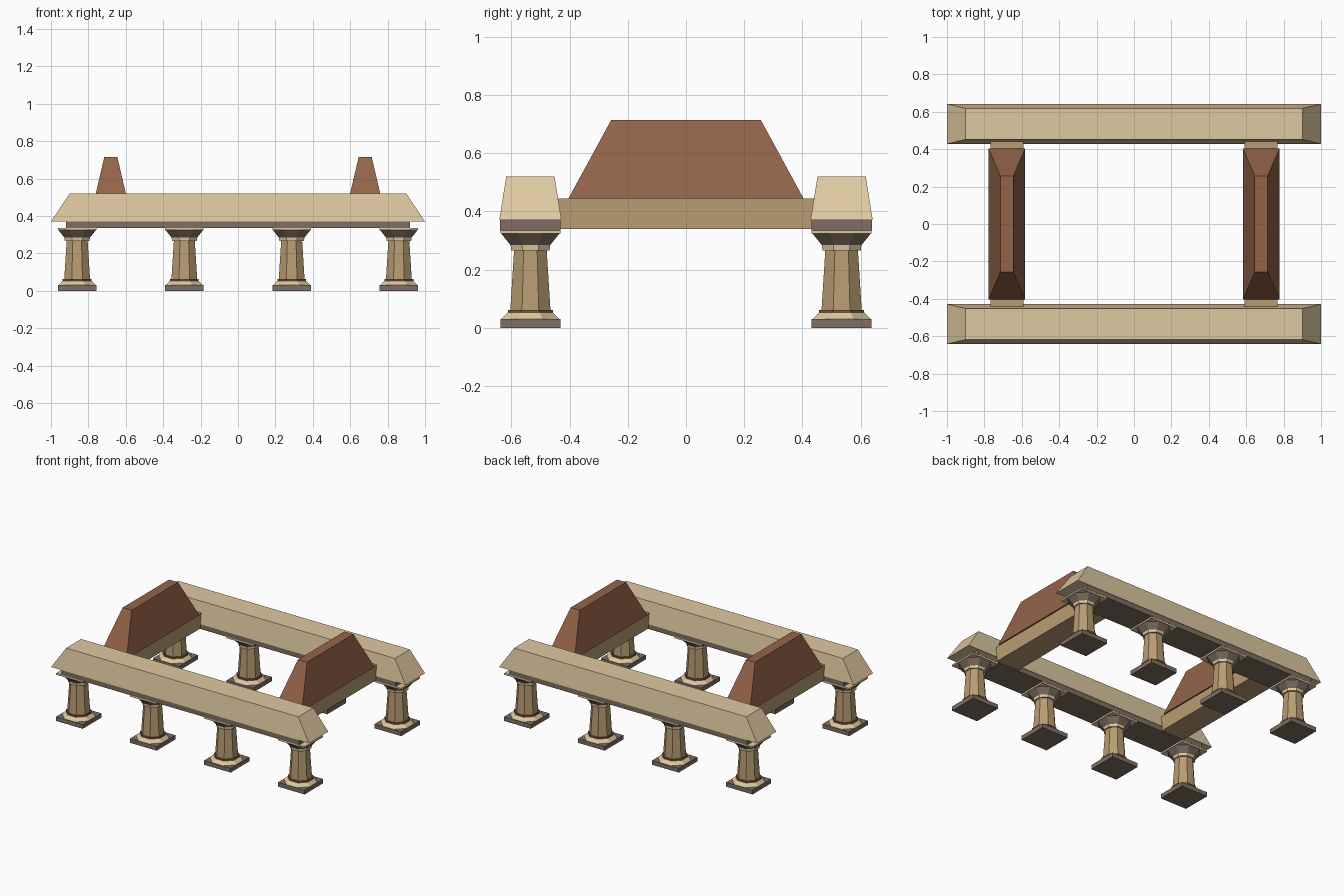
import bpy, bmesh, math

cube = bpy.data.objects.get("Cube")
if cube:
    bpy.data.objects.remove(cube, do_unlink=True)


def material(name, srgb):
    lin = [((c / 255 + 0.055) / 1.055) ** 2.4 for c in srgb]
    m = bpy.data.materials.new(name)
    m.use_nodes = True
    m.diffuse_color = (*lin, 1)
    m.node_tree.nodes["Principled BSDF"].inputs["Base Color"].default_value = (*lin, 1)
    return m


PALE = material("pale limestone", (222, 200, 160))
TAN = material("tan sandstone", (184, 156, 114))
GREY = material("grey brown stone", (128, 111, 98))
CLAY = material("clay red", (148, 100, 74))
RUST = material("dark clay", (130, 88, 60))


def finish(name, bm, mat):
    bmesh.ops.recalc_face_normals(bm, faces=bm.faces)
    me = bpy.data.meshes.new(name)
    bm.to_mesh(me)
    bm.free()
    me.materials.append(mat)
    ob = bpy.data.objects.new(name, me)
    bpy.context.collection.objects.link(ob)
    return ob


def tapered_box(name, center, z0, z1, base, top, mat):
    """Box given by half sizes (x, y) at its base and at its top."""
    bm = bmesh.new()
    bmesh.ops.create_cube(bm, size=2)
    for v in bm.verts:
        hx, hy = top if v.co.z > 0 else base
        v.co = (center[0] + v.co.x * hx, center[1] + v.co.y * hy,
                z1 if v.co.z > 0 else z0)
    return finish(name, bm, mat)


def frustum(name, center, z0, z1, r0, r1, mat, sides):
    """Faceted ring section with flats facing the axes; radii to the flats."""
    bm = bmesh.new()
    k = 1 / math.cos(math.pi / sides)
    rings = []
    for r, z in ((r0, z0), (r1, z1)):
        angles = [(i + 0.5) * math.tau / sides for i in range(sides)]
        rings.append([bm.verts.new((center[0] + r * k * math.cos(a),
                                    center[1] + r * k * math.sin(a), z)) for a in angles])
        bm.faces.new(rings[-1])
    for i in range(sides):
        j = (i + 1) % sides
        bm.faces.new((rings[0][i], rings[0][j], rings[1][j], rings[1][i]))
    return finish(name, bm, mat)


def column(c):
    square = (0.103, 0.103)
    tapered_box("column_plinth", c, 0, 0.03, square, square, GREY)
    frustum("column_base", c, 0.03, 0.052, 0.1, 0.078, PALE, 8)
    frustum("column_foot_ring", c, 0.052, 0.062, 0.077, 0.077, RUST, 8)
    frustum("column_shaft", c, 0.062, 0.268, 0.069, 0.056, TAN, 8)
    frustum("column_neck_ring", c, 0.266, 0.284, 0.066, 0.068, PALE, 8)
    frustum("column_capital", c, 0.284, 0.324, 0.068, 0.1, GREY, 8)
    tapered_box("column_abacus", c, 0.324, 0.335, square, square, PALE)


for side, y in (("front", -0.535), ("back", 0.535)):
    # Long beam with sloped sides, resting on a slab and four columns
    tapered_box(side + "_beam", (0, y), 0.37, 0.52, (1, 0.107), (0.9, 0.083), PALE)
    tapered_box(side + "_slab", (0, y), 0.335, 0.37, (0.92, 0.104), (0.92, 0.104), GREY)
    for x in (-0.86, -0.287, 0.287, 0.86):
        column((x, y))

for side, x in (("right", -0.68), ("left", 0.68)):
    # Cross beam with a hipped block on top
    tapered_box(side + "_cross_beam", (x, 0), 0.34, 0.445, (0.088, 0.46), (0.088, 0.46), TAN)
    tapered_box(side + "_hipped_block", (x, 0), 0.445, 0.715, (0.098, 0.404), (0.035, 0.257), CLAY)
